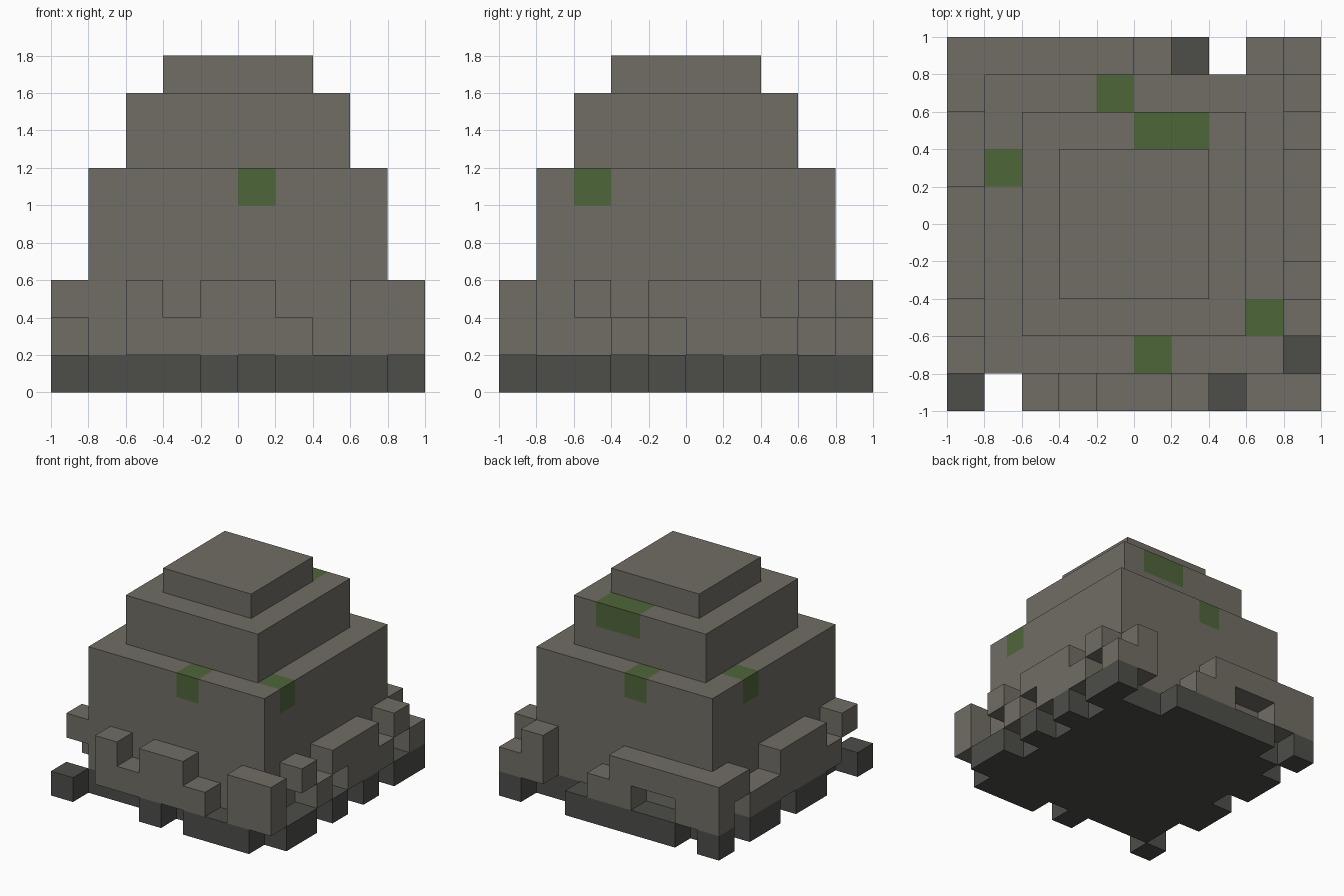
import bpy, bmesh
from mathutils import Vector

if "Cube" in bpy.data.objects:
    bpy.data.objects.remove(bpy.data.objects["Cube"], do_unlink=True)

S = 0.2    # size of one block
N = 10     # blocks per side


def material(name, rgb):
    m = bpy.data.materials.new(name)
    m.use_nodes = True
    m.diffuse_color = (*rgb, 1)
    bsdf = m.node_tree.nodes["Principled BSDF"]
    bsdf.inputs["Base Color"].default_value = (*rgb, 1)
    bsdf.inputs["Roughness"].default_value = 0.9
    return m


STONE = material("stone grey", (0.165, 0.155, 0.128))
DARK = material("dark stone", (0.075, 0.077, 0.067))
MOSS = material("moss green", (0.078, 0.132, 0.042))


def slab(inset, z0, z1):
    """Block cells of a square tier, inset from the outline, over layers z0..z1-1."""
    r = range(inset, N - inset)
    return {(x, y, z) for x in r for y in r for z in range(z0, z1)}


# Ragged rubble around the foot: one string per layer, bottom layer first
RUBBLE = {
    "front": ("X...X.XXX.", "..XXXXX.XX", "..X.XX..XX"),
    "back":  ("X.XXXXX..X", "XX..XX..XX", "XXXXX...X."),
    "left":  ("X..XX.XX.X", "..XXXXXX.X", ".X.XXX..XX"),
    "right": (".XX.X.X.XX", "X..X.XXX.X", "X.X.XXX.X."),
}
PLACE = {
    "front": lambda i: (i, 0),
    "back":  lambda i: (i, N - 1),
    "left":  lambda i: (0, i),
    "right": lambda i: (N - 1, i),
}
ring = {(*PLACE[side](i), z)
        for side, layers in RUBBLE.items()
        for z, row in enumerate(layers)
        for i, c in enumerate(row) if c == "X"}

parts = {
    "foundation": slab(1, 0, 1) | {c for c in ring if c[2] == 0},
    "rubble_border": {c for c in ring if c[2] > 0},
    "lower_tier": slab(1, 1, 6),
    "middle_tier": slab(2, 6, 8),
    "top_tier": slab(3, 8, 9),
}
solid = set().union(*parts.values())

# Mossy blocks on the tier edges
moss = {(5, 1, 5), (8, 2, 5), (4, 8, 5), (1, 6, 5), (5, 7, 7), (6, 7, 7)}


def build(name, cells):
    """Skin the exposed sides of the cells as one flat-shaded object."""
    bm = bmesh.new()
    for c in sorted(cells):
        for axis in range(3):
            for sign in (-1, 1):
                n = list(c)
                n[axis] += sign
                if tuple(n) in solid:
                    continue
                normal = Vector((0, 0, 0))
                normal[axis] = sign
                u = Vector((0, 0, 0))
                u[(axis + 1) % 3] = 1
                v = normal.cross(u)
                mid = Vector(c) + Vector((0.5 - N / 2, 0.5 - N / 2, 0.5)) + normal / 2
                corners = [mid + (a * u + b * v) / 2
                           for a, b in ((-1, -1), (1, -1), (1, 1), (-1, 1))]
                f = bm.faces.new([bm.verts.new(p * S) for p in corners])
                f.material_index = 1 if c in moss else 0
    bmesh.ops.remove_doubles(bm, verts=bm.verts, dist=0.001)
    me = bpy.data.meshes.new(name)
    bm.to_mesh(me)
    bm.free()
    me.materials.append(DARK if name == "foundation" else STONE)
    if cells & moss:
        me.materials.append(MOSS)
    ob = bpy.data.objects.new(name, me)
    bpy.context.scene.collection.objects.link(ob)


for name, cells in parts.items():
    build(name, cells)
